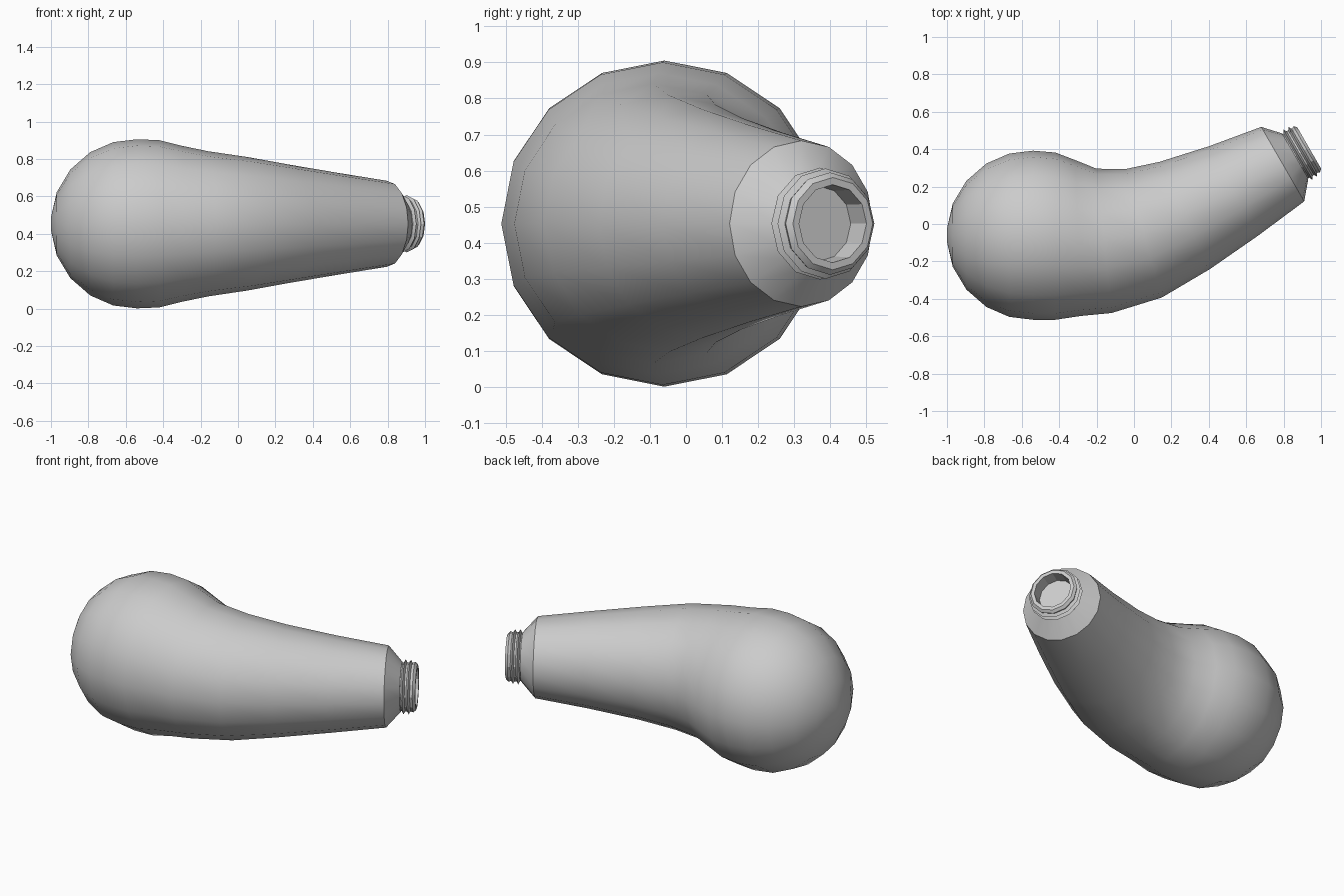
import bpy, bmesh, math
from mathutils import Vector

cube = bpy.data.objects.get("Cube")
if cube:
    bpy.data.objects.remove(cube, do_unlink=True)

MID_Z = 0.453

grey = bpy.data.materials.new("plain grey")
grey.use_nodes = True
colour = (0.6, 0.6, 0.6, 1)
grey.diffuse_color = colour
grey.node_tree.nodes["Principled BSDF"].inputs["Base Color"].default_value = colour


def sweep(name, rings, sides, sharp_angle):
    """Skin circular rings given as (x, y, heading in degrees, radius)."""
    bm = bmesh.new()
    loops = []
    for x, y, heading, radius in rings:
        h = math.radians(heading)
        side = Vector((-math.sin(h), math.cos(h), 0))
        centre = Vector((x, y, MID_Z))
        loop = []
        for i in range(sides):
            a = math.tau * i / sides
            loop.append(bm.verts.new(centre + radius * (side * math.cos(a) + Vector((0, 0, math.sin(a))))))
        loops.append(loop)
    for a, b in zip(loops, loops[1:]):
        for i in range(sides):
            j = (i + 1) % sides
            bm.faces.new((a[i], a[j], b[j], b[i]))
    bm.faces.new(loops[0][::-1])
    bm.faces.new(loops[-1])
    bmesh.ops.recalc_face_normals(bm, faces=bm.faces)
    mesh = bpy.data.meshes.new(name)
    bm.to_mesh(mesh)
    bm.free()
    mesh.materials.append(grey)
    obj = bpy.data.objects.new(name, mesh)
    bpy.context.collection.objects.link(obj)
    bpy.ops.object.select_all(action='DESELECT')
    obj.select_set(True)
    bpy.context.view_layer.objects.active = obj
    bpy.ops.object.shade_smooth_by_angle(angle=math.radians(sharp_angle))
    return obj


# Body: round end, bent tapering barrel, bevelled shoulder
R = 0.452
rings = []
for deg in (4, 22, 40, 58, 75):
    a = math.radians(deg)
    rings.append((-0.55 - R * math.cos(a), -0.06, 0, R * math.sin(a)))
rings += [
    (-0.54, -0.06, 0, R),
    (-0.42, -0.065, 0, 0.447),
    (-0.30, -0.075, 2, 0.417),
    (-0.16, -0.09, 6, 0.388),
    (0.05, -0.05, 16, 0.357),
    (0.27, 0.045, 25, 0.317),
    (0.53, 0.175, 28, 0.273),
    (0.795, 0.32, 30, 0.23),
    (0.862, 0.363, 30, 0.14),
]
sweep("body", rings, 16, 32)

# Neck: threaded collar, rim and hollow mouth, as distance and radius
profile = [(0.05, 0.136), (0.085, 0.136), (0.095, 0.155), (0.105, 0.138),
           (0.115, 0.138), (0.125, 0.153), (0.135, 0.136), (0.15, 0.142),
           (0.165, 0.128), (0.165, 0.108), (0.085, 0.105)]
h = math.radians(31)
neck = [(0.795 + s * math.cos(h), 0.322 + s * math.sin(h), 30, r) for s, r in profile]
sweep("threaded_neck", neck, 12, 25)
